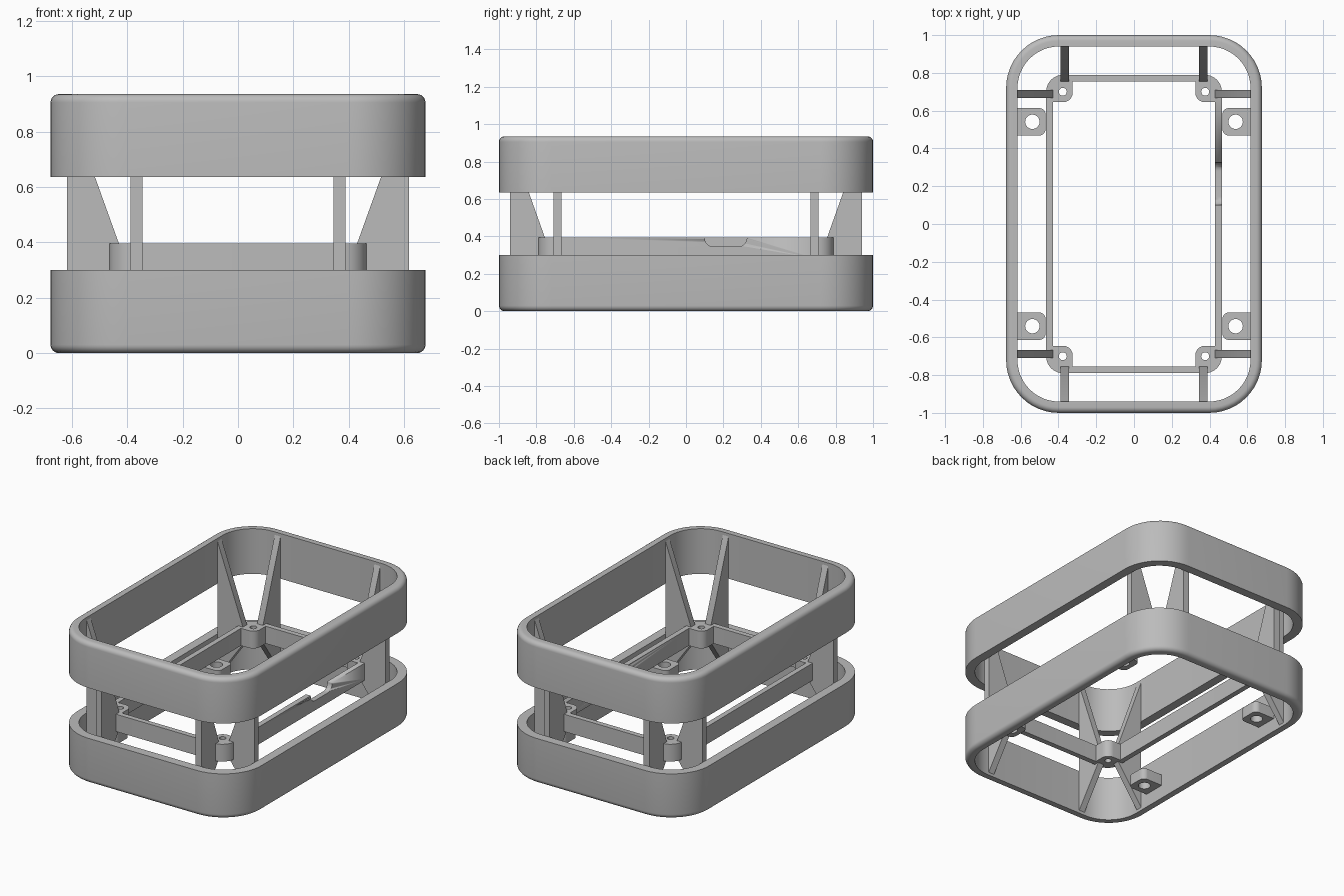
import bpy, bmesh, math

cube = bpy.data.objects.get("Cube")
if cube:
    bpy.data.objects.remove(cube, do_unlink=True)

gray = bpy.data.materials.new("plain_gray")
gray.use_nodes = True
gray.diffuse_color = (0.5, 0.5, 0.5, 1)
gray.node_tree.nodes["Principled BSDF"].inputs["Base Color"].default_value = (0.5, 0.5, 0.5, 1)


def finish(name, bm):
    bmesh.ops.recalc_face_normals(bm, faces=bm.faces)
    mesh = bpy.data.meshes.new(name)
    bm.to_mesh(mesh)
    bm.free()
    mesh.materials.append(gray)
    ob = bpy.data.objects.new(name, mesh)
    bpy.context.collection.objects.link(ob)
    bpy.ops.object.select_all(action='DESELECT')
    ob.select_set(True)
    bpy.context.view_layer.objects.active = ob
    bpy.ops.object.shade_smooth_by_angle(angle=math.radians(35))
    return ob


def rounded_rect(x0, x1, y0, y1, radii, steps=12):
    """Outline with one radius per corner, counter-clockwise from x1, y1."""
    pts = []
    corners = [(x1, y1, -1, -1), (x0, y1, 1, -1), (x0, y0, 1, 1), (x1, y0, -1, 1)]
    for i, ((x, y, sx, sy), r) in enumerate(zip(corners, radii)):
        count = steps if r else 0
        for k in range(count + 1):
            a = math.pi / 2 * (i + k / max(count, 1))
            pts.append((x + sx * r + r * math.cos(a), y + sy * r + r * math.sin(a)))
    return pts


def circle(x, y, r, steps=32):
    turn = math.tau / steps
    return [(x + r * math.cos(k * turn), y + r * math.sin(k * turn)) for k in range(steps)]


def band(name, hx, hy, radius, section):
    """Sweep a closed (inset, z) section round a rounded rectangle."""
    bm = bmesh.new()
    loops = []
    for d, z in section:
        pts = rounded_rect(d - hx, hx - d, d - hy, hy - d, [radius - d] * 4)
        loops.append([bm.verts.new((x, y, z)) for x, y in pts])
    for i, a in enumerate(loops):
        b = loops[(i + 1) % len(loops)]
        for k in range(len(a)):
            j = (k + 1) % len(a)
            bm.faces.new((a[k], a[j], b[j], b[k]))
    return finish(name, bm)


def prism(name, outlines, lo, hi, place):
    """Extrude an outline, with optional holes; place maps (u, v, w) to x, y, z."""
    bm = bmesh.new()
    edges = []
    for pts in outlines:
        vs = [bm.verts.new(place(u, v, lo)) for u, v in pts]
        edges += [bm.edges.new((vs[i - 1], vs[i])) for i in range(len(vs))]
    bmesh.ops.triangle_fill(bm, edges=edges, use_beauty=True, use_dissolve=False)
    res = bmesh.ops.extrude_face_region(bm, geom=bm.faces[:], use_keep_orig=True)
    shift = [h - l for h, l in zip(place(0, 0, hi), place(0, 0, lo))]
    moved = [g for g in res["geom"] if isinstance(g, bmesh.types.BMVert)]
    bmesh.ops.translate(bm, verts=moved, vec=shift)
    return finish(name, bm)


HX, HY, TOP, WALL = 0.677, 1.0, 0.935, 0.06
RAIL_LO, RAIL_HI = 0.28, 0.395

# Upper and lower bands, with a rounded outer rim
fillet = 0.03
rim = [(WALL, 0.3), (0, 0.3)]
for k in range(7):
    a = math.pi / 2 * k / 6
    rim.append((fillet - fillet * math.cos(a), fillet - fillet * math.sin(a)))
rim.append((WALL, 0))
band("lower_band", HX, HY, 0.28, rim)
band("upper_band", HX, HY, 0.28, [(d, TOP - z) for d, z in rim])

# Inner frame with a notch in one long rail
frame = band("inner_frame", 0.465, 0.79, 0.09,
             [(0, RAIL_LO), (0, RAIL_HI), (0.035, RAIL_HI), (0.035, RAIL_LO)])
cutter = prism("notch_cutter", [rounded_rect(0.1, 0.325, 0.345, 0.5, (0, 0, 0.045, 0.045))],
               0.4, 0.5, lambda u, v, w: (w, u, v))
cutter.hide_render = True
notch = frame.modifiers.new("notch", 'BOOLEAN')
notch.operation = 'DIFFERENCE'
notch.solver = 'EXACT'
notch.object = cutter
bpy.context.view_layer.objects.active = frame
bpy.ops.object.modifier_apply(modifier=notch.name)
bpy.data.objects.remove(cutter, do_unlink=True)


def rib_profile(inner, wall):
    return [(inner, RAIL_LO), (wall, 0.02), (wall, 0.915), (inner, RAIL_HI)]


# Corner ribs, screw bosses and mounting tabs, repeated in each quarter
boss = [rounded_rect(0.325, 0.43, 0.645, 0.755, (0.055, 0, 0.05, 0)), circle(0.377, 0.7, 0.021)]
tab = [rounded_rect(0.468, HX - WALL, 0.468, 0.614, (0, 0.035, 0.035, 0)), circle(0.538, 0.541, 0.038)]
for sx, side in ((1, "left"), (-1, "right")):
    for sy, end in ((1, "back"), (-1, "front")):
        tag = end + "_" + side

        def flat(u, v, w):
            return (sx * u, sy * v, w)

        prism("screw_boss_" + tag, boss, RAIL_LO, RAIL_HI, flat)
        prism("mounting_tab_" + tag, tab, 0.09, 0.165, flat)
        prism("side_rib_" + tag, [rib_profile(0.43, HX - WALL)], 0.666, 0.709,
              lambda u, v, w: (sx * u, sy * w, v))
        prism("end_rib_" + tag, [rib_profile(0.755, HY - WALL)], 0.345, 0.388,
              lambda u, v, w: (sx * w, sy * u, v))
